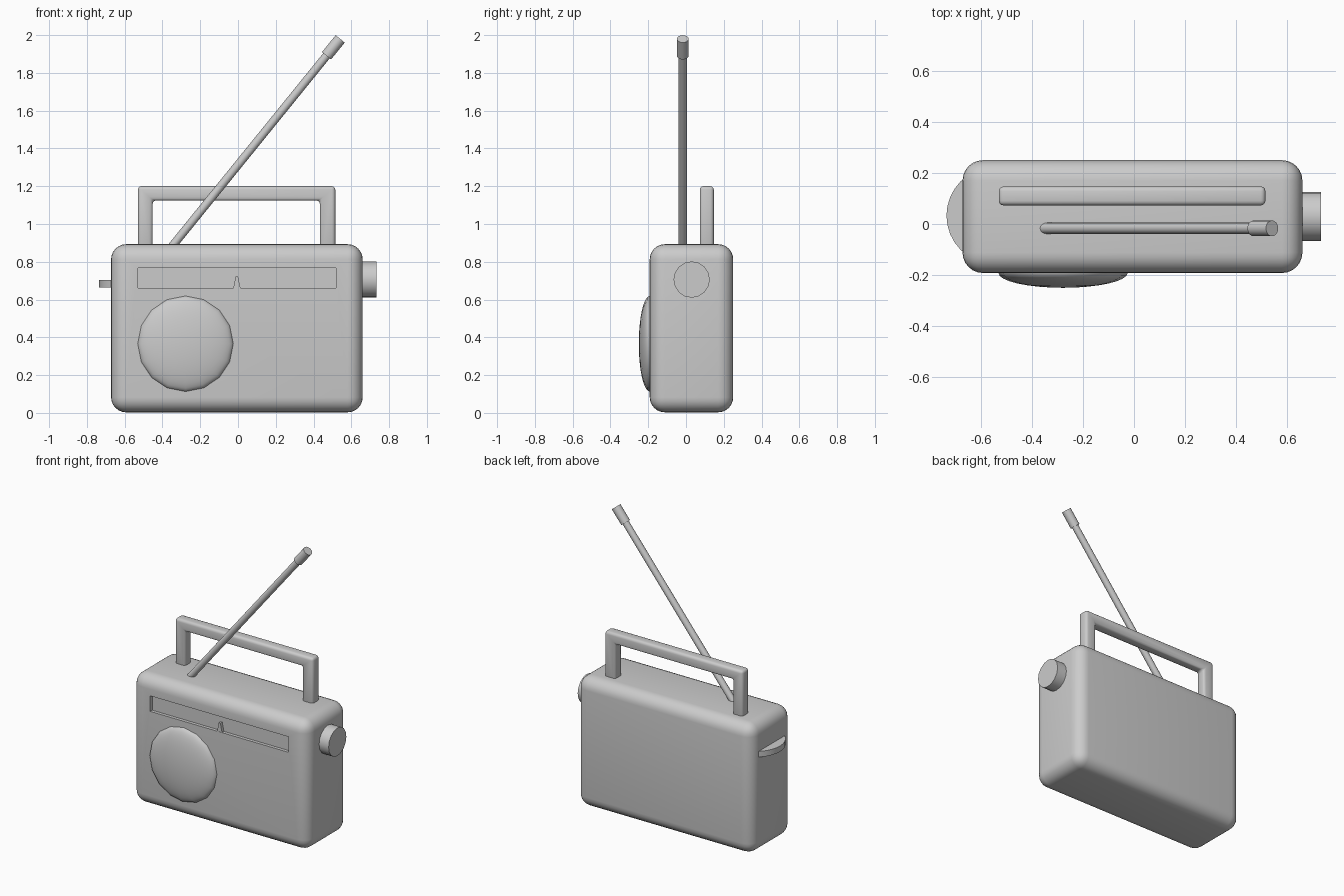
import bpy, bmesh, math
from mathutils import Vector

if "Cube" in bpy.data.objects:
    bpy.data.objects.remove(bpy.data.objects["Cube"])


def smooth(obj, angle=40):
    bpy.ops.object.select_all(action='DESELECT')
    obj.select_set(True)
    bpy.context.view_layer.objects.active = obj
    bpy.ops.object.shade_smooth_by_angle(angle=math.radians(angle))


def apply_mod(obj, name):
    bpy.context.view_layer.objects.active = obj
    bpy.ops.object.modifier_apply(modifier=name)


def bevel(obj, width, segments):
    mod = obj.modifiers.new("bevel", 'BEVEL')
    mod.width, mod.segments = width, segments
    apply_mod(obj, mod.name)


def box(name, lo, hi):
    lo, hi = Vector(lo), Vector(hi)
    bpy.ops.mesh.primitive_cube_add(size=1, location=(lo + hi) / 2)
    obj = bpy.context.object
    obj.name = name
    obj.scale = hi - lo
    bpy.ops.object.transform_apply(location=True, rotation=False, scale=True)
    return obj


def rod(name, start, end, radius, sides, edge=0.0):
    start, end = Vector(start), Vector(end)
    axis = end - start
    bpy.ops.mesh.primitive_cylinder_add(
        vertices=sides, radius=radius, depth=axis.length,
        location=(start + end) / 2, rotation=axis.to_track_quat('Z', 'Y').to_euler())
    obj = bpy.context.object
    obj.name = name
    if edge:
        mod = obj.modifiers.new("bevel", 'BEVEL')
        mod.width, mod.segments, mod.limit_method = edge, 2, 'ANGLE'
        apply_mod(obj, mod.name)
    smooth(obj)
    return obj


def plate(name, outline, y0, y1):
    """Extrude an x-z outline from y0 to y1."""
    bm = bmesh.new()
    face = bm.faces.new([bm.verts.new((x, y0, z)) for x, z in outline])
    ext = bmesh.ops.extrude_face_region(bm, geom=[face])
    verts = [g for g in ext["geom"] if isinstance(g, bmesh.types.BMVert)]
    bmesh.ops.translate(bm, verts=verts, vec=(0, y1 - y0, 0))
    bmesh.ops.recalc_face_normals(bm, faces=bm.faces)
    mesh = bpy.data.meshes.new(name)
    bm.to_mesh(mesh)
    bm.free()
    obj = bpy.data.objects.new(name, mesh)
    bpy.context.collection.objects.link(obj)
    return obj


FRONT = -0.192

# rounded case with a recessed dial window
case = box("case", (-0.672, FRONT, 0.003), (0.66, 0.25, 0.893))
bevel(case, 0.08, 6)
cutter = box("dial_cutter", (-0.53, FRONT - 0.1, 0.662), (0.518, FRONT + 0.022, 0.768))
cutter.hide_render = True
cut = case.modifiers.new("dial", 'BOOLEAN')
cut.object, cut.operation, cut.solver = cutter, 'DIFFERENCE', 'EXACT'
apply_mod(case, cut.name)
bpy.data.objects.remove(cutter)
smooth(case, 35)

# tuning pointer inside the window
plate("dial_pointer", [(-0.025, 0.66), (0.013, 0.66), (0.0, 0.722), (-0.012, 0.722)],
      FRONT + 0.03, FRONT + 0.001)

# domed speaker: front half of a flattened sphere
bpy.ops.mesh.primitive_uv_sphere_add(segments=16, ring_count=16, radius=1)
speaker = bpy.context.object
speaker.name = "speaker_dome"
bm = bmesh.new()
bm.from_mesh(speaker.data)
bmesh.ops.delete(bm, geom=[v for v in bm.verts if v.co.z < -0.01], context='VERTS')
bm.to_mesh(speaker.data)
bm.free()
speaker.scale = (0.253, 0.253, 0.058)
speaker.rotation_euler = (math.pi / 2, 0, 0)
speaker.location = (-0.278, FRONT, 0.366)
smooth(speaker, 60)

# carrying handle
handle = plate("handle", [(-0.53, 0.86), (-0.53, 1.2), (0.515, 1.2), (0.515, 0.86),
                          (0.433, 0.86), (0.433, 1.125), (-0.452, 1.125), (-0.452, 0.86)],
               0.073, 0.147)
bevel(handle, 0.018, 3)
smooth(handle)

# telescopic antenna with its tip
base, tip = Vector((-0.34, -0.017, 0.893)), Vector((0.541, -0.017, 1.98))
way = (tip - base).normalized()
rod("antenna", base - way * 0.06, tip - way * 0.08, 0.022, 16)
rod("antenna_tip", tip - way * 0.115, tip, 0.031, 16)

# volume knob on the right, thumb wheel on the left
rod("volume_knob", (0.64, 0.03, 0.706), (0.732, 0.03, 0.706), 0.096, 16)
rod("tuning_wheel", (-0.545, 0.033, 0.664), (-0.545, 0.033, 0.703), 0.19, 32)
